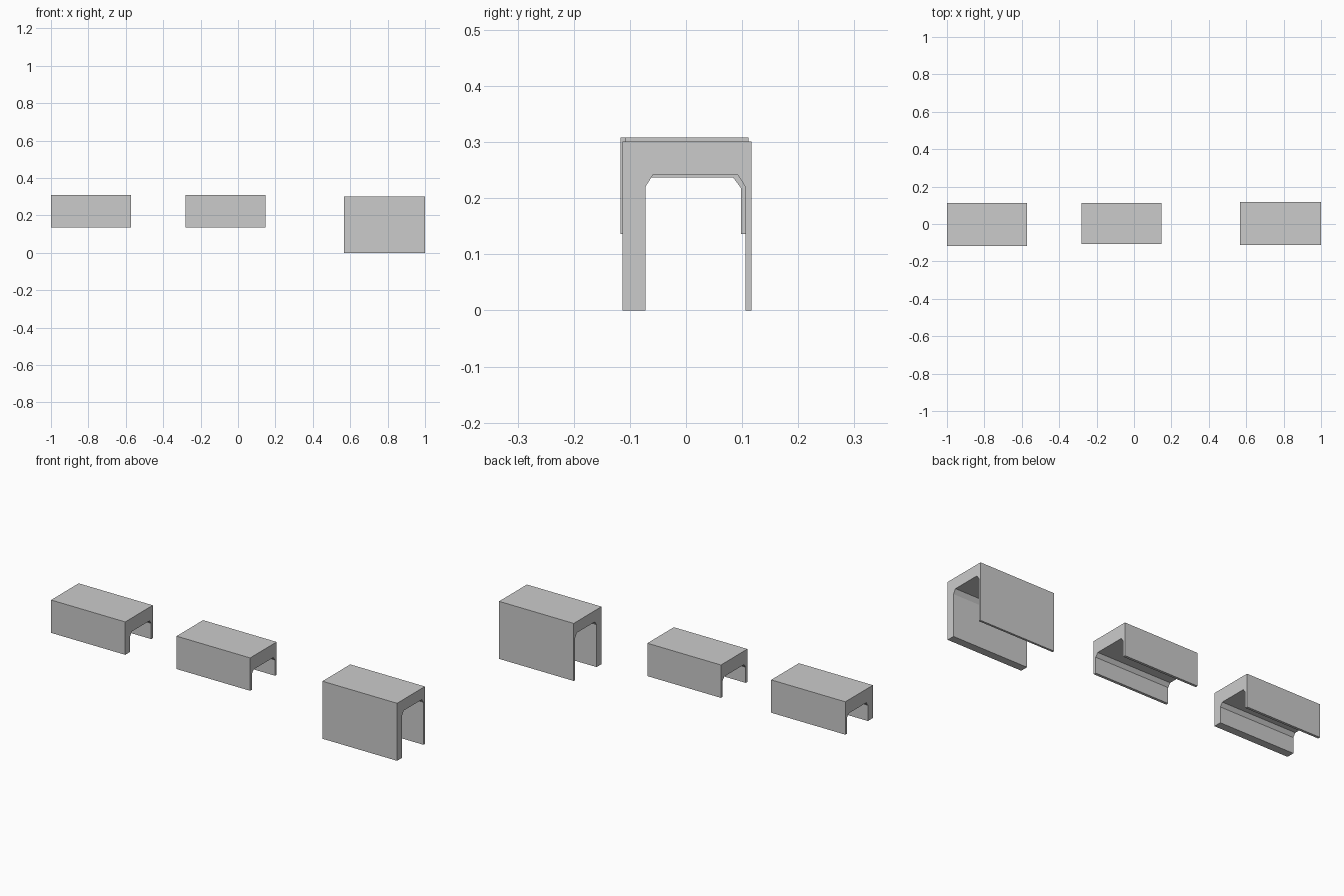
import bpy, bmesh

if "Cube" in bpy.data.objects:
    bpy.data.objects.remove(bpy.data.objects["Cube"])


def channel(name, x0, x1, outer, inner, z_bottom, z_top, z_inner, z_chamfer, chamfer):
    """Upside-down U section with chamfered inner corners, extruded along x."""
    (y0, y1), (i0, i1) = outer, inner
    profile = [
        (y0, z_bottom), (i0, z_bottom), (i0, z_chamfer), (i0 + chamfer, z_inner),
        (i1 - chamfer, z_inner), (i1, z_chamfer), (i1, z_bottom), (y1, z_bottom),
        (y1, z_top), (y0, z_top),
    ]
    bm = bmesh.new()
    face = bm.faces.new([bm.verts.new((x0, y, z)) for y, z in profile])
    ext = bmesh.ops.extrude_face_region(bm, geom=[face], use_keep_orig=True)
    moved = [g for g in ext["geom"] if isinstance(g, bmesh.types.BMVert)]
    bmesh.ops.translate(bm, verts=moved, vec=(x1 - x0, 0, 0))
    bmesh.ops.recalc_face_normals(bm, faces=bm.faces)
    mesh = bpy.data.meshes.new(name)
    bm.to_mesh(mesh)
    bm.free()
    obj = bpy.data.objects.new(name, mesh)
    bpy.context.collection.objects.link(obj)
    return obj


# Short cover with a thick front wall
channel("left_cover", -1.0, -0.571, (-0.117, 0.111), (-0.076, 0.098),
        0.136, 0.308, 0.237, 0.218, 0.014)
# Short cover with two thin walls
channel("middle_cover", -0.28, 0.146, (-0.108, 0.111), (-0.094, 0.098),
        0.136, 0.308, 0.237, 0.218, 0.014)
# Tall cover standing on the ground
channel("right_cover", 0.568, 1.0, (-0.113, 0.117), (-0.0725, 0.106),
        0.0, 0.301, 0.242, 0.22, 0.014)
